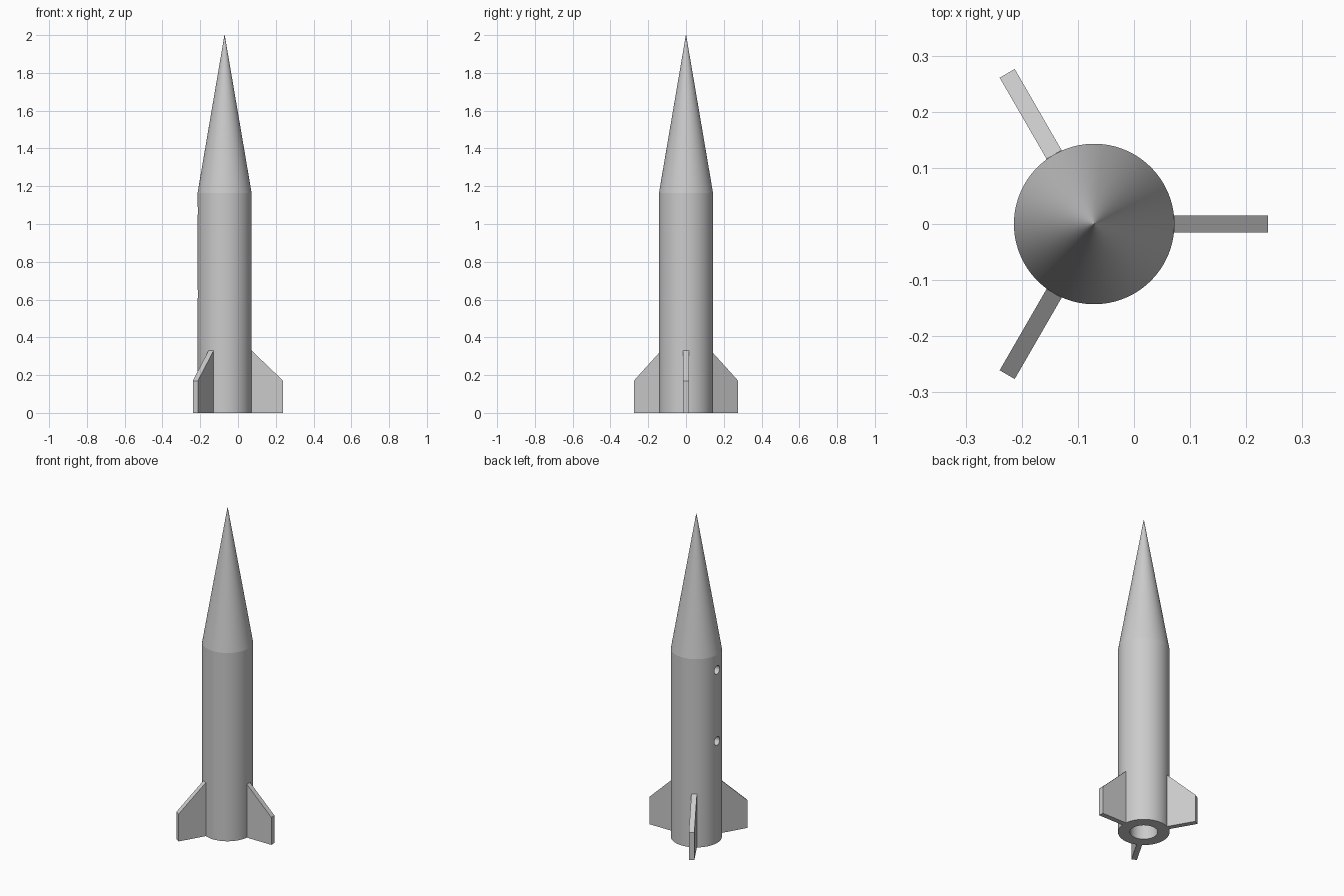
import bpy, bmesh, math
from mathutils import Matrix

cube = bpy.data.objects.get("Cube")
if cube:
    bpy.data.objects.remove(cube, do_unlink=True)

AXIS_X = -0.071      # body axis
RADIUS = 0.143
SHOULDER = 1.165     # where the nose begins
TOP = 2.0

grey = bpy.data.materials.new("light_grey")
grey.use_nodes = True
GREY = (0.6, 0.6, 0.6, 1)
grey.diffuse_color = GREY
grey.node_tree.nodes["Principled BSDF"].inputs["Base Color"].default_value = GREY


def add_mesh(name, bm):
    bmesh.ops.recalc_face_normals(bm, faces=bm.faces)
    mesh = bpy.data.meshes.new(name)
    bm.to_mesh(mesh)
    bm.free()
    mesh.materials.append(grey)
    obj = bpy.data.objects.new(name, mesh)
    bpy.context.collection.objects.link(obj)
    return obj


def tapered(name, r1, r2, length, matrix, segments=96):
    """Cylinder or cone running from the matrix origin along its z axis."""
    bm = bmesh.new()
    bmesh.ops.create_cone(bm, cap_ends=True, segments=segments, radius1=r1,
                          radius2=r2, depth=length,
                          matrix=matrix @ Matrix.Translation((0, 0, length / 2)))
    return add_mesh(name, bm)


def select_only(obj):
    bpy.ops.object.select_all(action='DESELECT')
    obj.select_set(True)
    bpy.context.view_layer.objects.active = obj


def smooth(obj):
    select_only(obj)
    bpy.ops.object.shade_smooth_by_angle(angle=math.radians(30))


def at(z, x=AXIS_X):
    return Matrix.Translation((x, 0, z))


# Body tube and nose cone
body = tapered("body", RADIUS, RADIUS, SHOULDER, at(0))
nose = tapered("nose_cone", RADIUS, 0.0008, TOP - SHOULDER, at(SHOULDER))

# Motor bore in the base and two small side holes
cutters = [tapered("motor_bore", 0.077, 0.077, 0.7, at(-0.1))]
for z in (0.63, 1.07):
    side = at(z, AXIS_X - RADIUS - 0.02) @ Matrix.Rotation(math.pi / 2, 4, 'Y')
    cutters.append(tapered("side_hole", 0.026, 0.026, 0.06, side, 32))
for cutter in cutters:
    cutter.hide_render = True
    cut = body.modifiers.new(cutter.name, 'BOOLEAN')
    cut.operation = 'DIFFERENCE'
    cut.solver = 'EXACT'
    cut.object = cutter
    select_only(body)
    bpy.ops.object.modifier_apply(modifier=cut.name)
    bpy.data.objects.remove(cutter, do_unlink=True)

smooth(body)
smooth(nose)

# Three swept fins, rooted just inside the body wall
FIN = [(0.12, 0), (0.31, 0), (0.31, 0.17), (RADIUS, 0.33), (0.12, 0.33)]
THICK = 0.031
for i, name in enumerate(("left_fin", "back_right_fin", "front_right_fin")):
    bm = bmesh.new()
    face = bm.faces.new([bm.verts.new((r, -THICK / 2, z)) for r, z in FIN])
    out = bmesh.ops.extrude_face_region(bm, geom=[face])
    moved = [g for g in out["geom"] if isinstance(g, bmesh.types.BMVert)]
    bmesh.ops.translate(bm, verts=moved, vec=(0, THICK, 0))
    turn = Matrix.Rotation(i * math.tau / 3, 4, 'Z')
    bmesh.ops.transform(bm, matrix=at(0) @ turn, verts=bm.verts)
    add_mesh(name, bm)
